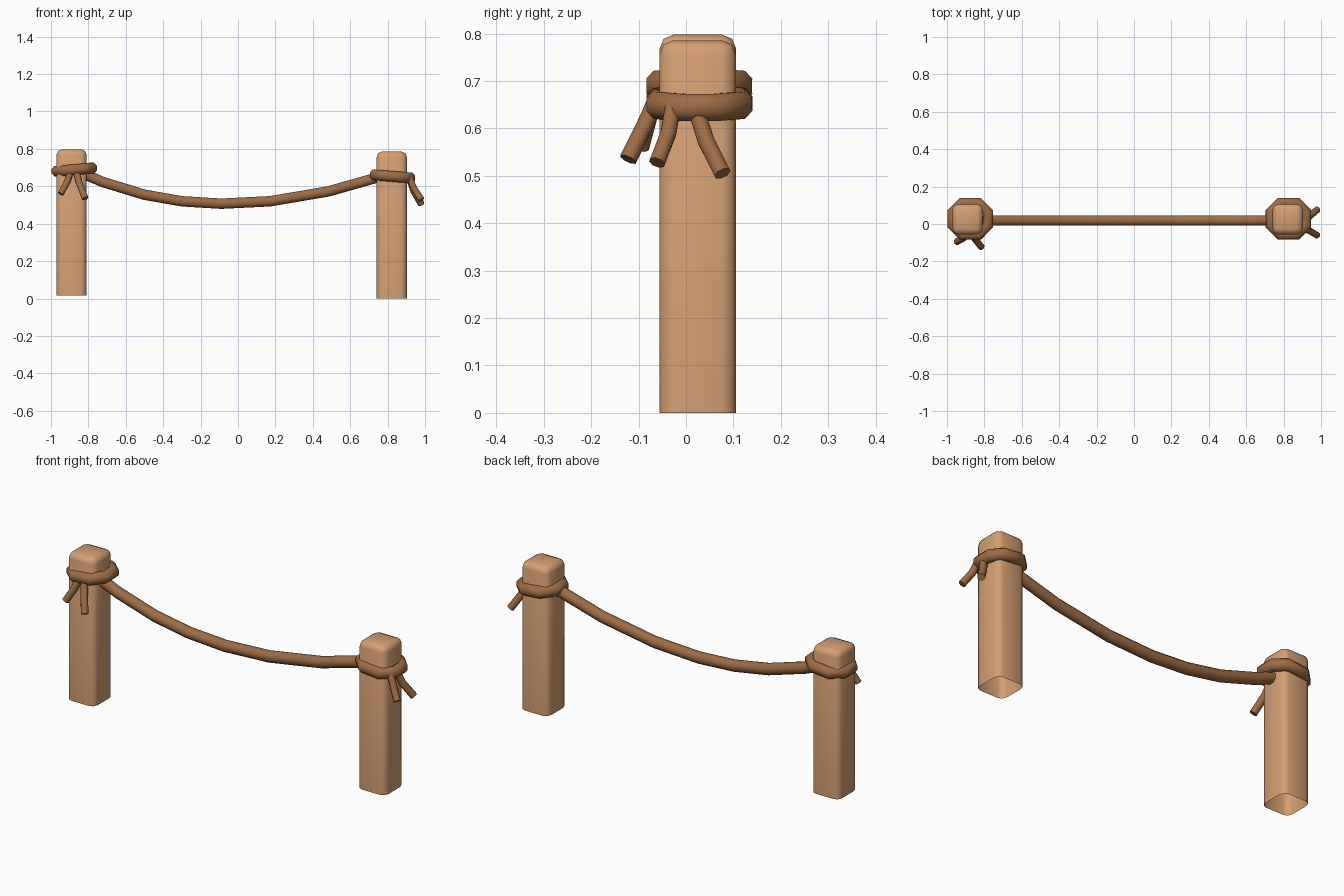
import bpy, bmesh, math
from mathutils import Vector

if "Cube" in bpy.data.objects:
    bpy.data.objects.remove(bpy.data.objects["Cube"])


def material(name, rgb):
    m = bpy.data.materials.new(name)
    m.diffuse_color = (*rgb, 1)
    m.use_nodes = True
    m.node_tree.nodes["Principled BSDF"].inputs["Base Color"].default_value = m.diffuse_color
    return m


WOOD = material("light wood", (0.66, 0.345, 0.17))
ROPE = material("brown rope", (0.335, 0.150, 0.060))


def finish(bm, name, mat, angle):
    bmesh.ops.recalc_face_normals(bm, faces=bm.faces)
    mesh = bpy.data.meshes.new(name)
    bm.to_mesh(mesh)
    bm.free()
    mesh.materials.append(mat)
    ob = bpy.data.objects.new(name, mesh)
    bpy.context.collection.objects.link(ob)
    bpy.ops.object.select_all(action='DESELECT')
    bpy.context.view_layer.objects.active = ob
    ob.select_set(True)
    bpy.ops.object.shade_smooth_by_angle(angle=math.radians(angle))


def post(name, x, z0, z1, y=0.025, w=0.162):
    """Square post, open underneath, with rounded corners and top."""
    bm = bmesh.new()
    bmesh.ops.create_cube(bm, size=1)
    for v in bm.verts:
        v.co = (x + v.co.x * w, y + v.co.y * w, z0 + (v.co.z + 0.5) * (z1 - z0))
    bottom = [f for f in bm.faces if f.calc_center_median().z < z0 + 0.001]
    bmesh.ops.delete(bm, geom=bottom, context='FACES_ONLY')
    edges = [e for e in bm.edges if not e.is_boundary]
    bmesh.ops.bevel(bm, geom=edges, offset=0.03, segments=2, profile=0.5,
                    affect='EDGES')
    finish(bm, name, WOOD, 50)


def tube(name, points, r, closed=False, up=(0, 0, 1), sides=8):
    """Sweep a round section along a path with mitred corners."""
    pts = [Vector(p) for p in points]
    n = len(pts)
    up = Vector(up)
    bm = bmesh.new()
    rings = []
    for i, p in enumerate(pts):
        a = pts[i - 1] if (i or closed) else p
        b = pts[(i + 1) % n] if (i < n - 1 or closed) else p
        d = ((p - a).normalized() + (b - p).normalized()).normalized()
        side = d.cross(up).normalized()
        top = side.cross(d)
        ring = []
        for k in range(sides):
            t = math.tau * (k + 0.5) / sides
            ring.append(bm.verts.new(p + r * (side * math.cos(t) + top * math.sin(t))))
        rings.append(ring)
    for i in range(n if closed else n - 1):
        r0, r1 = rings[i], rings[(i + 1) % n]
        for k in range(sides):
            j = (k + 1) % sides
            bm.faces.new((r0[k], r0[j], r1[j], r1[k]))
    if not closed:
        bm.faces.new(rings[0])
        bm.faces.new(rings[-1])
    finish(bm, name, ROPE, 60)


def loop(name, cx, z, slope, cy=0.028, hx=0.095, hy=0.085, c=0.05):
    """Eight-sided rope loop around a post, tipped along x."""
    pts = []
    for x, y in ((hx, -hy + c), (hx, hy - c), (hx - c, hy), (-hx + c, hy),
                 (-hx, hy - c), (-hx, -hy + c), (-hx + c, -hy), (hx - c, -hy)):
        pts.append((cx + x, cy + y, z + slope * x))
    tube(name, pts, 0.031, closed=True)


# posts
post("left_post", -0.89, 0.015, 0.798)
post("right_post", 0.822, 0.0, 0.786)

# loops tied round the posts
loop("left_loop", -0.875, 0.689, 0.09)
loop("right_loop", 0.826, 0.653, -0.09)

# sagging rope between the posts
sag = [(-0.83, 0.668), (-0.72, 0.622), (-0.5, 0.555), (-0.3, 0.52), (-0.09, 0.507),
       (0.17, 0.52), (0.48, 0.572), (0.70, 0.634), (0.77, 0.655)]
tube("hanging_rope", [(x, 0.019, z) for x, z in sag], 0.03)

# loose rope ends
tube("left_tail_outer", [(-0.895, -0.055, 0.68), (-0.91, -0.076, 0.63),
                         (-0.948, -0.095, 0.56)], 0.018, up=(0, 1, 0))
tube("left_tail_inner", [(-0.865, -0.055, 0.68), (-0.85, -0.08, 0.62),
                         (-0.817, -0.122, 0.535)], 0.019, up=(0, 1, 0))
tube("right_tail_front", [(0.915, -0.027, 0.65), (0.94, -0.037, 0.59),
                          (0.98, -0.061, 0.528)], 0.018, up=(1, 0, 0))
tube("right_tail_back", [(0.915, 0.018, 0.65), (0.94, 0.042, 0.575),
                         (0.98, 0.077, 0.505)], 0.019, up=(1, 0, 0))
